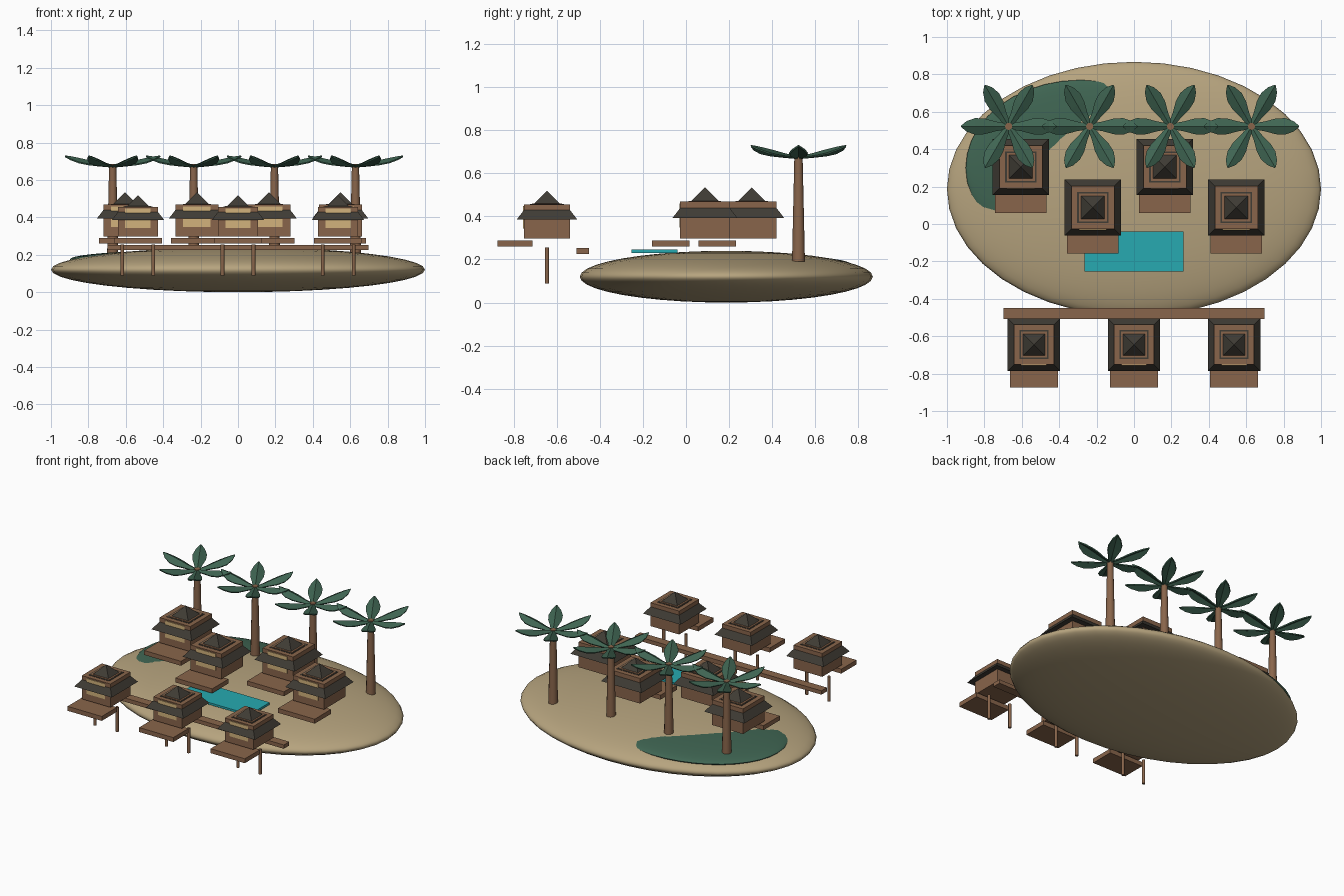
import bpy, bmesh
from math import pi, sqrt, cos, sin, radians

if "Cube" in bpy.data.objects:
    bpy.data.objects.remove(bpy.data.objects["Cube"])


def mat(name, r, g, b):
    m = bpy.data.materials.new(name)
    m.diffuse_color = (r, g, b, 1)
    m.use_nodes = True
    m.node_tree.nodes["Principled BSDF"].inputs["Base Color"].default_value = m.diffuse_color
    return m


SAND = mat("sand", 0.47, 0.37, 0.21)
GREEN = mat("foliage", 0.05, 0.13, 0.085)
WOOD = mat("wood", 0.25, 0.13, 0.07)
ROOF = mat("thatch", 0.05, 0.045, 0.035)
GLASS = mat("lit_window", 0.65, 0.45, 0.2)
WATER = mat("pool_water", 0.02, 0.4, 0.44)


def finish(name, m):
    o = bpy.context.object
    o.name = name
    o.data.materials.append(m)
    return o


def box(name, m, c, half):
    bpy.ops.mesh.primitive_cube_add(size=2, location=c)
    o = finish(name, m)
    o.scale = half
    return o


def taper(name, m, x, y, z0, z1, r0, r1, n):
    # Tapered prism; for n = 4 the radii are half-widths of a square
    k, a = (sqrt(2), pi / 4) if n == 4 else (1, 0)
    bpy.ops.mesh.primitive_cone_add(vertices=n, radius1=r0 * k, radius2=r1 * k, depth=z1 - z0,
                                    location=(x, y, (z0 + z1) / 2), rotation=(0, 0, a))
    o = finish(name, m)
    if n > 4:
        bpy.ops.object.shade_smooth_by_angle(angle=radians(50))
    return o


def dome(name, m, c, r):
    bpy.ops.mesh.primitive_uv_sphere_add(segments=40, ring_count=20, radius=1, location=c)
    o = finish(name, m)
    o.scale = r
    bpy.ops.object.shade_smooth()
    return o


# Island, planted patch, pool and walkway
dome("island", SAND, (0, 0.187, 0.12), (1, 0.68, 0.12))
dome("planted_patch", GREEN, (-0.285, 0.3, 0.175), (0.615, 0.47, 0.048))
box("pool", WATER, (0, -0.147, 0.238), (0.265, 0.107, 0.007))
box("walkway", WOOD, (0, -0.479, 0.239), (0.698, 0.029, 0.013))


# Two-tier hut with front window and porch deck
def hut(label, x, y, s, z=0.298):
    h = lambda v: z + v * s
    box(label + "_body", WOOD, (x, y, h(0.079)), (0.107 * s, 0.107 * s, 0.079 * s))
    box(label + "_window", GLASS, (x, y - 0.107 * s, h(0.098)), (0.068 * s, 0.004, 0.052 * s))
    taper(label + "_lower_roof", ROOF, x, y, h(0.088), h(0.14), 0.14 * s, 0.1 * s, 4)
    box(label + "_roof_trim", ROOF, (x, y, h(0.158)), (0.078 * s, 0.078 * s, 0.002))
    box(label + "_roof_curb", WOOD, (x, y, h(0.159)), (0.07 * s, 0.07 * s, 0.003))
    taper(label + "_upper_roof", ROOF, x, y, h(0.158), h(0.22), 0.062 * s, 0, 4)
    box(label + "_deck", WOOD, (x, y - 0.148 * s, 0.274), (0.128 * s, 0.081 * s, 0.015))


for i, (x, y) in enumerate([(-0.605, 0.305), (-0.22, 0.088), (0.165, 0.305), (0.547, 0.088)]):
    hut(f"land_hut_{i + 1}", x, y, 1.075)

# Huts over the water, each on two posts
for i, x in enumerate([-0.535, 0, 0.535]):
    hut(f"water_hut_{i + 1}", x, -0.645, 1.0)
    for side in (-1, 1):
        taper(f"water_hut_{i + 1}_post", WOOD, x + side * 0.083, -0.645, 0.088, 0.255, 0.01, 0.01, 10)


# Palm crown: six folded fronds rising outward
def crown_mesh():
    profile = [(0, 0.014, 0.68), (0.07, 0.026, 0.692), (0.13, 0.042, 0.707),
               (0.18, 0.044, 0.718), (0.225, 0.028, 0.727), (0.254, 0.004, 0.731)]
    bm = bmesh.new()
    for k in range(6):
        a = k * pi / 3
        rows = []
        for r, w, z in profile:
            rows.append([bm.verts.new((r * cos(a) - t * w * sin(a), r * sin(a) + t * w * cos(a),
                                       z - abs(t) * w * 0.5)) for t in (-1, 0, 1)])
        for p, q in zip(rows, rows[1:]):
            for j in (0, 1):
                bm.faces.new((p[j], q[j], q[j + 1], p[j + 1]))
    me = bpy.data.meshes.new("palm_crown")
    bm.to_mesh(me)
    bm.free()
    me.materials.append(GREEN)
    return me


crown = crown_mesh()
for i, x in enumerate([-0.67, -0.237, 0.195, 0.628]):
    taper(f"palm_{i + 1}_trunk", WOOD, x, 0.522, 0.19, 0.685, 0.03, 0.019, 12)
    o = bpy.data.objects.new(f"palm_{i + 1}_crown", crown)
    o.location = (x, 0.522, 0)
    bpy.context.collection.objects.link(o)
    sol = o.modifiers.new("thickness", 'SOLIDIFY')
    sol.thickness = 0.008
